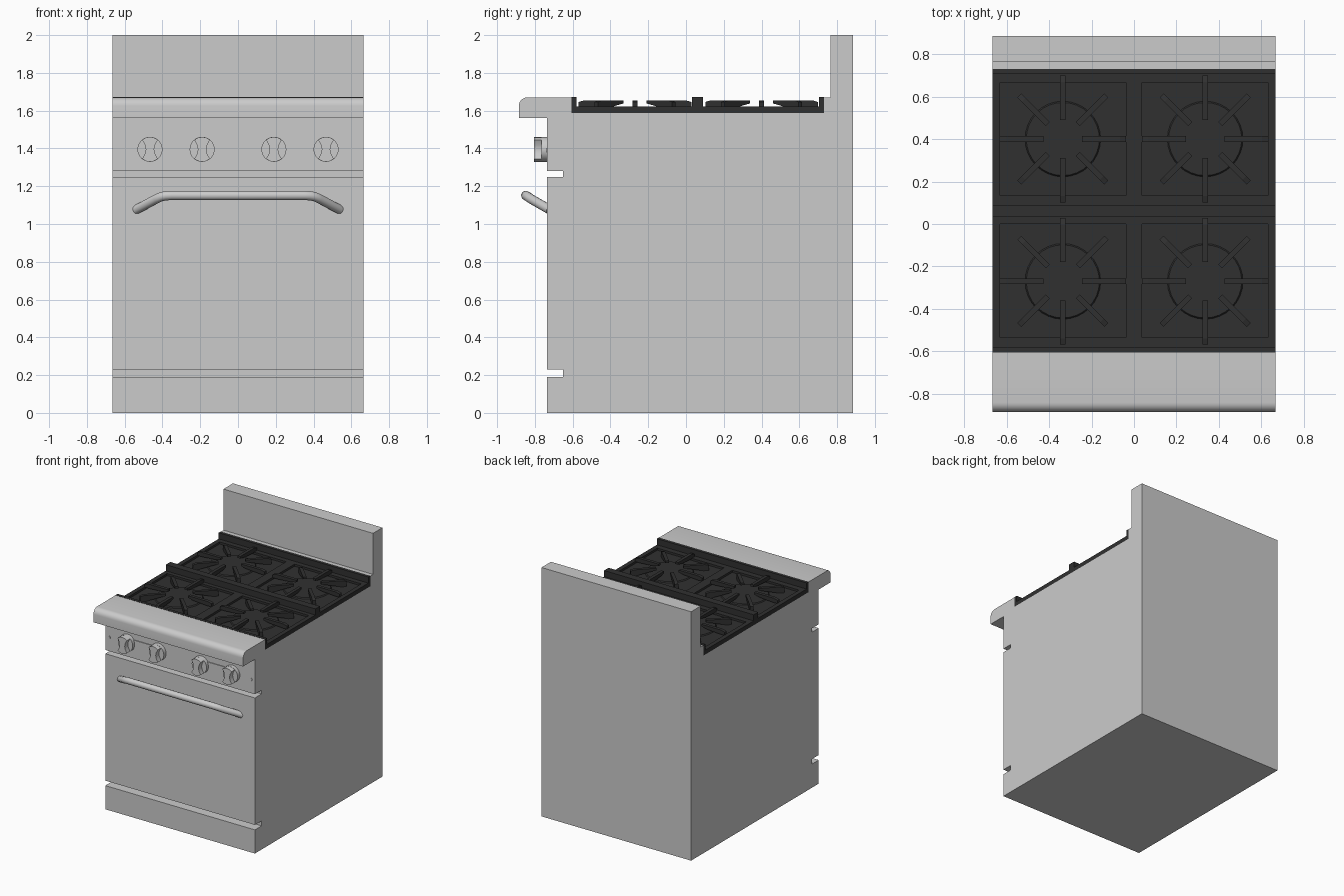
import bpy, bmesh, math
from mathutils import Matrix, Vector

if "Cube" in bpy.data.objects:
    bpy.data.objects.remove(bpy.data.objects["Cube"])

W = 0.665  # half width of the range

dark = bpy.data.materials.new("cast_iron")
dark.diffuse_color = (0.03, 0.03, 0.03, 1)
dark.use_nodes = True
dark.node_tree.nodes["Principled BSDF"].inputs["Base Color"].default_value = dark.diffuse_color


def finish(bm, name, mat=None, smooth=False):
    bmesh.ops.recalc_face_normals(bm, faces=bm.faces[:])
    me = bpy.data.meshes.new(name)
    bm.to_mesh(me)
    bm.free()
    ob = bpy.data.objects.new(name, me)
    bpy.context.collection.objects.link(ob)
    if mat:
        me.materials.append(mat)
    if smooth:
        bpy.ops.object.select_all(action='DESELECT')
        ob.select_set(True)
        bpy.context.view_layer.objects.active = ob
        bpy.ops.object.shade_smooth_by_angle(angle=math.radians(35))
    return ob


def add_prism(bm, profile, x0, x1, m=Matrix()):
    """Extrude a (y, z) profile along x, then transform it by m."""
    f = bm.faces.new([bm.verts.new(m @ Vector((x0, y, z))) for y, z in profile])
    r = bmesh.ops.extrude_face_region(bm, geom=[f])
    vs = [v for v in r["geom"] if isinstance(v, bmesh.types.BMVert)]
    bmesh.ops.translate(bm, verts=vs, vec=m.to_3x3() @ Vector((x1 - x0, 0, 0)))


def add_box(bm, x0, x1, y0, y1, z0, z1):
    add_prism(bm, [(y0, z0), (y1, z0), (y1, z1), (y0, z1)], x0, x1)


def prism(name, profile, smooth=False):
    bm = bmesh.new()
    add_prism(bm, profile, -W, W)
    return finish(bm, name, smooth=smooth)


def box(name, *dims):
    bm = bmesh.new()
    add_box(bm, *dims)
    return finish(bm, name)


def circle(r, n):
    return [(r * math.cos(2 * math.pi * i / n), r * math.sin(2 * math.pi * i / n)) for i in range(n)]


# Cabinet with backguard, from its side profile
prism("cabinet", [(-0.65, 0), (0.885, 0), (0.885, 2), (0.765, 2), (0.765, 1.67),
                  (0.73, 1.67), (0.73, 1.588), (-0.605, 1.588), (-0.605, 1.67), (-0.65, 1.67)])

# Front panels separated by open gaps
box("kick_panel", -W, W, -0.735, -0.65, 0, 0.19)
box("oven_door", -W, W, -0.735, -0.65, 0.23, 1.25)
box("control_panel", -W, W, -0.735, -0.65, 1.28, 1.56)

# Overhanging front ledge with a rounded nose
nose = [(-0.84 - 0.045 * math.sin(a), 1.625 + 0.045 * math.cos(a))
        for a in (math.pi / 2 * i / 6 for i in range(7))]
prism("front_ledge", [(-0.65, 1.67)] + nose + [(-0.885, 1.56), (-0.65, 1.56)], smooth=True)

# Cooktop: base plate, framing strips and raised cross rails
bm = bmesh.new()
add_box(bm, -W, W, -0.605, 0.73, 1.588, 1.606)
for y0, y1 in ((-0.605, -0.535), (0.0, 0.135), (0.665, 0.73)):
    add_box(bm, -W, W, y0, y1, 1.606, 1.623)
for x0, x1 in ((-W, -0.63), (-0.037, 0.037), (0.63, W)):
    for y0, y1 in ((-0.535, 0.0), (0.135, 0.665)):
        add_box(bm, x0, x1, y0, y1, 1.606, 1.623)
for y0, y1 in ((-0.605, -0.58), (0.033, 0.09), (0.705, 0.73)):
    add_box(bm, -W, W, y0, y1, 1.623, 1.672)
finish(bm, "cooktop", dark)

# Burners: drip bowl disc and eight radial grate arms each
for row, cy in (("front", -0.27), ("rear", 0.40)):
    for side, cx in (("left", -0.335), ("right", 0.335)):
        at = Matrix.Translation((cx, cy, 0))
        bm = bmesh.new()
        bmesh.ops.create_cone(bm, cap_ends=True, segments=32, radius1=0.178, radius2=0.172,
                              depth=0.008, matrix=at @ Matrix.Translation((0, 0, 1.61)))
        finish(bm, f"{row}_{side}_burner", dark)
        bm = bmesh.new()
        for i in range(8):
            r0, r1 = (0.09, 0.298) if i % 2 == 0 else (0.10, 0.29)
            arm = [(r0, 1.638), (r0 + 0.05, 1.628), (r1 - 0.04, 1.606 if i % 2 else 1.62),
                   (r1, 1.606 if i % 2 else 1.62), (r1, 1.646), (r1 - 0.03, 1.655), (r0, 1.655)]
            add_prism(bm, arm, -0.013, 0.013, at @ Matrix.Rotation(i * math.pi / 4, 4, 'Z'))
        finish(bm, f"{row}_{side}_grate", dark)

# Knobs: round skirt with an hourglass grip, profile laid in the xz plane
grip = []
for s in (1, -1):
    for d in (50, 70, 90, 110, 130):
        a = math.radians(d)
        grip.append((s * 0.064 * math.cos(a), s * 0.066 * math.sin(a)))
    grip += [(-s * 0.026, s * 0.022), (-s * 0.022, 0), (-s * 0.026, -s * 0.022)]
# maps prism coordinates (x, y, z) to world (y, -x, z)
turn = Matrix.Rotation(-math.pi / 2, 4, 'Z')
for i, x in enumerate((-0.466, -0.19, 0.19, 0.466)):
    m = Matrix.Translation((x, -0.735, 1.395)) @ turn
    bm = bmesh.new()
    add_prism(bm, circle(0.066, 32), 0, 0.03, m)
    add_prism(bm, grip, 0.03, 0.07, m)
    finish(bm, f"knob_{i + 1}", smooth=True)

# Plates between knob pairs, and panel screws
for name, s in (("left", -1), ("right", 1)):
    x = s * 0.328
    box(f"{name}_knob_plate", x - 0.085, x + 0.085, -0.741, -0.73, 1.36, 1.43)
    bm = bmesh.new()
    add_prism(bm, circle(0.012, 12), 0, 0.004,
              Matrix.Translation((s * 0.63, -0.735, 1.39)) @ turn)
    finish(bm, f"{name}_screw")

# Oven door handle: a bent tube
cu = bpy.data.curves.new("door_handle", 'CURVE')
cu.dimensions = '3D'
cu.bevel_depth = 0.025
cu.bevel_resolution = 4
cu.use_fill_caps = True
half = [(0.54, -0.72, 1.075), (0.43, -0.823, 1.134), (0.405, -0.838, 1.145),
        (0.38, -0.846, 1.15), (0.35, -0.848, 1.151)]
path = [(-x, y, z) for x, y, z in half] + half[::-1]
sp = cu.splines.new('POLY')
sp.points.add(len(path) - 1)
for p, co in zip(sp.points, path):
    p.co = (*co, 1)
sp.use_smooth = True
bpy.context.collection.objects.link(bpy.data.objects.new("door_handle", cu))
